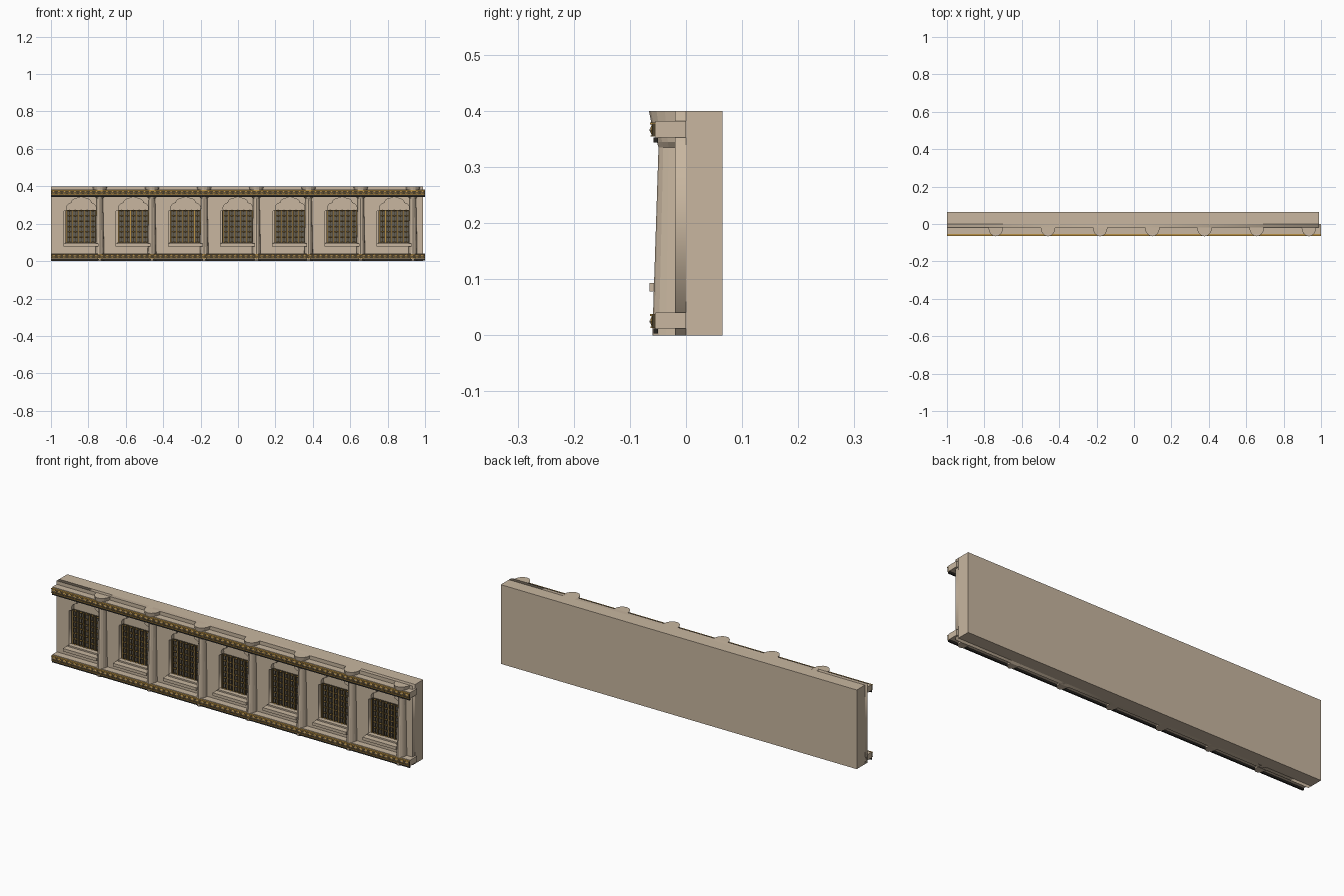
import bpy, bmesh, math
from mathutils import Matrix, Vector

cube = bpy.data.objects.get("Cube")
if cube:
    bpy.data.objects.remove(cube, do_unlink=True)

BAYS = 7
PITCH = 0.279
WINDOWS = [-0.838 + PITCH * i for i in range(BAYS)]
COLUMNS = [-0.739 + PITCH * i for i in range(BAYS)]


def material(name, rgb):
    m = bpy.data.materials.new(name)
    m.use_nodes = True
    m.diffuse_color = (*rgb, 1)
    m.node_tree.nodes["Principled BSDF"].inputs["Base Color"].default_value = (*rgb, 1)
    return m


STONE = material("sandstone", (0.58, 0.47, 0.35))
GOLD = material("gold", (0.50, 0.29, 0.06))
BROWN = material("dark brown", (0.07, 0.05, 0.025))
BLACK = material("near black", (0.02, 0.018, 0.015))
PANE = material("grey brown pane", (0.13, 0.115, 0.09))


def finish(name, bm, mat):
    bmesh.ops.recalc_face_normals(bm, faces=bm.faces)
    me = bpy.data.meshes.new(name)
    bm.to_mesh(me)
    bm.free()
    me.materials.append(mat)
    ob = bpy.data.objects.new(name, me)
    bpy.context.collection.objects.link(ob)
    return ob


def add_box(bm, x0, x1, y0, y1, z0, z1):
    size = Matrix.Diagonal((x1 - x0, y1 - y0, z1 - z0, 1))
    mid = Matrix.Translation(((x0 + x1) / 2, (y0 + y1) / 2, (z0 + z1) / 2))
    bmesh.ops.create_cube(bm, size=1, matrix=mid @ size)


def add_diamond(bm, x, z, w, h, back, front):
    # Low pyramid pointing to the front
    rim = [bm.verts.new((x + dx * w, back, z + dz * h))
           for dx, dz in ((1, 0), (0, 1), (-1, 0), (0, -1))]
    tip = bm.verts.new((x, front, z))
    for i in range(4):
        bm.faces.new((rim[i], rim[(i + 1) % 4], tip))


def boxes(name, mat, items):
    bm = bmesh.new()
    for b in items:
        add_box(bm, *b)
    return finish(name, bm, mat)


# Rear wall slab
boxes("wall_back", STONE, [(-1, 0.99, 0.0, 0.065, 0, 0.4)])


# Front wall skin with cusped arch openings
def arch_outline(cx):
    half = [(0.092, 0.095), (0.092, 0.268), (0.08, 0.272)]
    for ox, oz, r, a0, a1 in ((0.055, 0.285, 0.024, -20, 75),
                              (0.032, 0.312, 0.02, 0, 75)):
        for k in range(5):
            a = math.radians(a0 + (a1 - a0) * k / 4)
            half.append((ox + r * math.cos(a), oz + r * math.sin(a)))
    half.append((0.022, 0.336))
    tip = [(0, 0.344)]
    return [(cx + x, z) for x, z in half + tip] + [(cx - x, z) for x, z in reversed(half)]


cu = bpy.data.curves.new("wall_front", "CURVE")
cu.dimensions = "2D"
cu.fill_mode = "BOTH"
cu.extrude = 0.01
for loop in [[(-1, 0), (0.99, 0), (0.99, 0.4), (-1, 0.4)]] + [arch_outline(x) for x in WINDOWS]:
    sp = cu.splines.new("POLY")
    sp.points.add(len(loop) - 1)
    for p, (x, z) in zip(sp.points, loop):
        p.co = (x, z, 0, 1)
    sp.use_cyclic_u = True
tmp = bpy.data.objects.new("wall_curve", cu)
bpy.context.collection.objects.link(tmp)
dg = bpy.context.evaluated_depsgraph_get()
mesh = bpy.data.meshes.new_from_object(tmp.evaluated_get(dg))
bpy.data.objects.remove(tmp, do_unlink=True)
bm = bmesh.new()
bm.from_mesh(mesh)
bmesh.ops.remove_doubles(bm, verts=bm.verts, dist=0.00001)
bmesh.ops.transform(bm, verts=bm.verts,
                    matrix=Matrix.Translation((0, -0.01, 0)) @ Matrix.Rotation(math.pi / 2, 4, "X"))
mesh.materials.clear()
finish("wall_front", bm, STONE)

# Tapered engaged columns with flared capitals
SIDES = 16
RINGS = [(0, 0.024, 0.04), (0.335, 0.017, 0.029), (0.345, 0.026, 0.032),
         (0.38, 0.035, 0.042), (0.4, 0.039, 0.046)]
bm = bmesh.new()
for cx in COLUMNS:
    rings = []
    for z, rx, ry in RINGS:
        rings.append([bm.verts.new((cx + rx * math.cos(math.tau * k / SIDES),
                                    -0.02 + ry * math.sin(math.tau * k / SIDES), z))
                      for k in range(SIDES)])
    for a, b in zip(rings, rings[1:]):
        for k in range(SIDES):
            n = (k + 1) % SIDES
            bm.faces.new((a[k], a[n], b[n], b[k]))
    bm.faces.new(rings[0])
    bm.faces.new(rings[-1])
finish("columns", bm, STONE)

# Horizontal beams with ornamental bands, at the foot and the head
for part, low in (("lower", 0.0), ("upper", 0.341)):
    boxes(part + "_beam", STONE, [(-1, 1, -0.054, 0, low + 0.012, low + 0.041)])
    boxes(part + "_band", BROWN, [(-1, 1, -0.061, -0.054, low + 0.014, low + 0.037)])
    boxes(part + "_dark_strip", BLACK, [(-1, 1, -0.058, -0.05, low + 0.003, low + 0.012)])
    boxes(part + "_band_edges", GOLD, [(-1, 1, -0.064, -0.054, low + 0.0345, low + 0.038),
                                       (-1, 1, -0.063, -0.054, low + 0.013, low + 0.0155)])
    gold, stone = bmesh.new(), bmesh.new()
    count = 70
    step = 2 / count
    for i in range(count):
        x = -1 + step * (i + 0.5)
        add_diamond(gold, x, low + 0.025, 0.0115, 0.0095, -0.061, -0.0645)
        add_diamond(stone, x, low + 0.025, 0.006, 0.005, -0.0628, -0.0655)
    finish(part + "_band_diamonds", gold, GOLD)
    finish(part + "_band_studs", stone, STONE)

# Window sills
boxes("window_sills", STONE,
      [b for x in WINDOWS for b in ((x - 0.095, x + 0.092, -0.065, -0.01, 0.078, 0.093),
                                    (x - 0.088, x + 0.086, -0.035, -0.01, 0.093, 0.1))])

# Lattice screens: pane, dark bars, gold bars and bosses
W, Z0, Z1 = 0.079, 0.1, 0.27
boxes("window_panes", PANE, [(x - W, x + W, -0.006, 0, Z0, Z1) for x in WINDOWS])
COLS, ROWS = 5, 6
cw, rh = 2 * W / COLS, (Z1 - Z0) / ROWS
dark, thin = [], []
bosses = bmesh.new()
for x in WINDOWS:
    for c in range(COLS + 1):
        bx = x - W + cw * c
        dark.append((bx - 0.0045, bx + 0.0045, -0.012, -0.004, Z0, Z1))
        thin.append((bx - 0.0014, bx + 0.0014, -0.0145, -0.011, Z0, Z1))
    for r in range(ROWS + 1):
        bz = Z0 + rh * r
        dark.append((x - W, x + W, -0.0115, -0.004, bz - 0.004, bz + 0.004))
        for c in range(COLS):
            add_diamond(bosses, x - W + cw * (c + 0.5), bz, 0.006, 0.0045, -0.0115, -0.016)
    for c in range(COLS):
        bx = x - W + cw * (c + 0.5)
        dark.append((bx - 0.002, bx + 0.002, -0.0095, -0.004, Z0, Z1))
boxes("lattice_dark_bars", BROWN, dark)
boxes("lattice_gold_bars", GOLD, thin)
finish("lattice_gold_bosses", bosses, GOLD)
